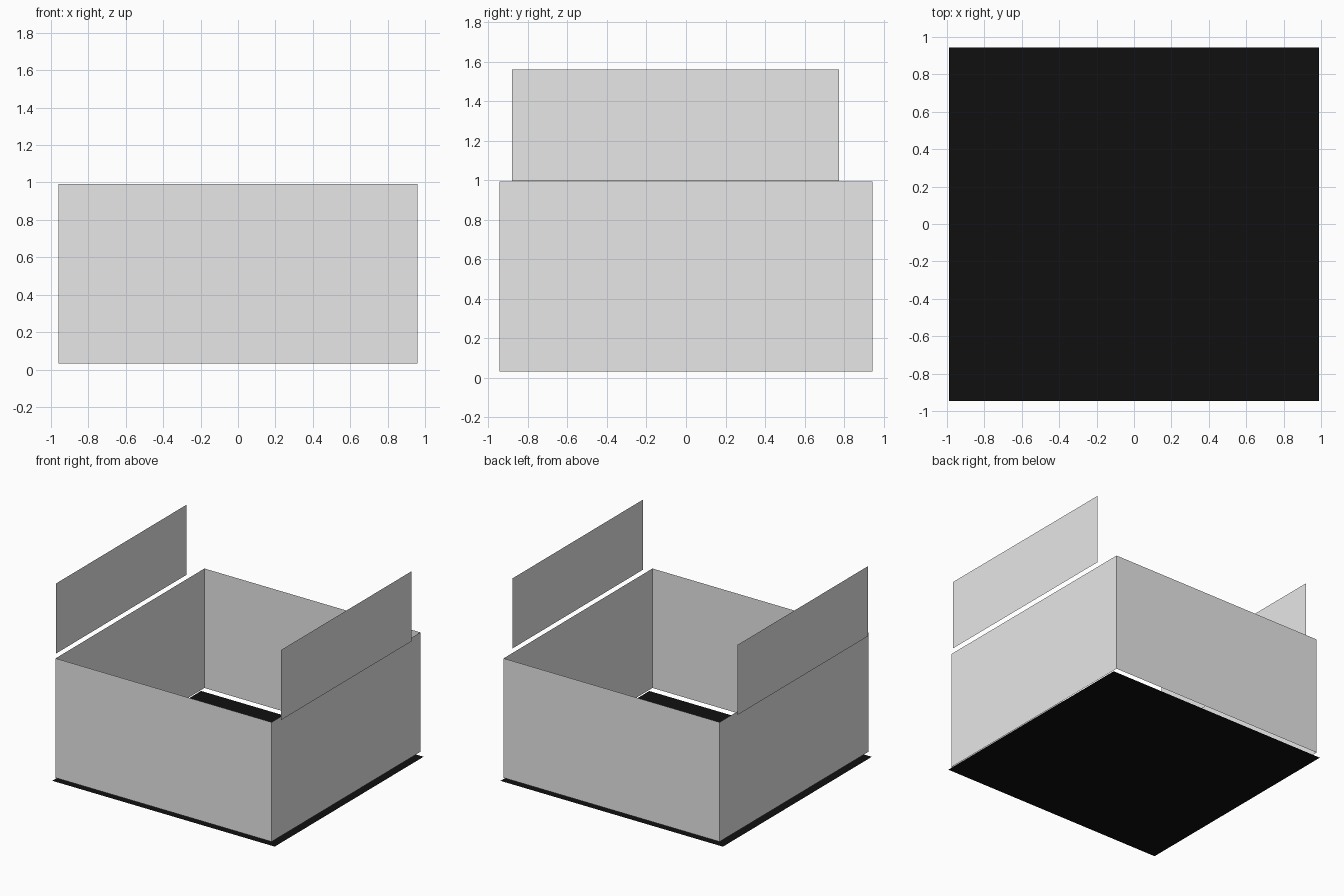
import bpy
from mathutils import Vector

default_cube = bpy.data.objects.get("Cube")
if default_cube:
    bpy.data.objects.remove(default_cube, do_unlink=True)


def make_material(name, value):
    mat = bpy.data.materials.new(name)
    mat.use_nodes = True
    color = (value, value, value, 1)
    mat.diffuse_color = color
    mat.node_tree.nodes["Principled BSDF"].inputs["Base Color"].default_value = color
    return mat


light_grey = make_material("light_grey", 0.8)
black = make_material("black", 0.005)


def sheet(name, corner, side_a, side_b, mat):
    """Flat rectangular sheet spanned by two edges from a corner."""
    p, a, b = Vector(corner), Vector(side_a), Vector(side_b)
    mesh = bpy.data.meshes.new(name)
    mesh.from_pydata([p, p + a, p + a + b, p + b], [], [(0, 1, 2, 3)])
    mesh.materials.append(mat)
    obj = bpy.data.objects.new(name, mesh)
    bpy.context.collection.objects.link(obj)
    return obj


# Wall half-width, half-depth, bottom and height
HX, HY, BASE, HEIGHT = 0.96, 0.945, 0.032, 0.96
up = (0, 0, HEIGHT)

# Floor, slightly wider than the walls
sheet("floor", (-0.99, -HY, 0), (1.978, 0, 0), (0, 2 * HY, 0), black)

# Four walls and the two raised side panels, all facing outwards
for side, word in ((1, "left"), (-1, "right")):
    sheet(word + "_wall", (side * HX, -side * HY, BASE),
          (0, side * 2 * HY, 0), up, light_grey)
    y_start, y_end = (-0.88, 0.775)[::side]
    sheet(word + "_raised_panel", (side, y_start, 0.996),
          (0, y_end - y_start, 0), (0, 0, 0.563), light_grey)

for side, word in ((1, "front"), (-1, "back")):
    sheet(word + "_wall", (-side * HX, -side * HY, BASE),
          (side * 2 * HX, 0, 0), up, light_grey)
